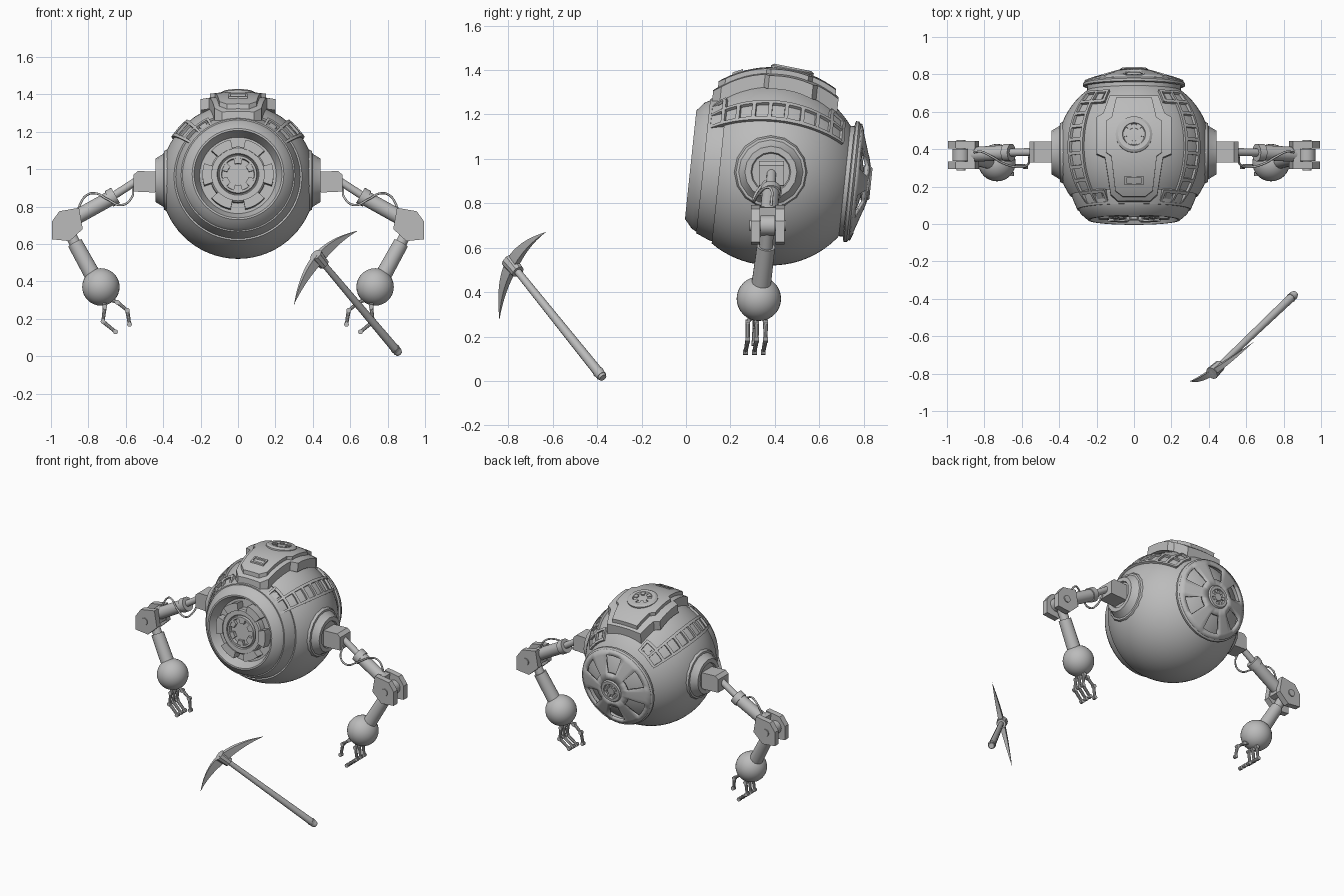
import bpy, bmesh, math
from math import sin, cos, pi, radians, sqrt
from mathutils import Matrix, Vector

if "Cube" in bpy.data.objects:
    bpy.data.objects.remove(bpy.data.objects["Cube"])

grey = bpy.data.materials.new("grey metal")
grey.diffuse_color = (0.5, 0.5, 0.5, 1)
grey.use_nodes = True
grey.node_tree.nodes["Principled BSDF"].inputs["Base Color"].default_value = grey.diffuse_color

# frames: the body is tilted back a little, parts are built along z of a frame
BODY = Matrix.Translation((0, 0.385, 0.935)) @ Matrix.Rotation(radians(-6), 4, 'X')
FRONT = BODY @ Matrix.Rotation(radians(90), 4, 'X')
BACK = BODY @ Matrix.Rotation(radians(-90), 4, 'X')
TOP = BODY @ Matrix.Rotation(radians(-5.4), 4, 'X')


def finish(name, bm, mat=Matrix(), angle=32):
    bmesh.ops.remove_doubles(bm, verts=bm.verts, dist=1e-5)
    bmesh.ops.recalc_face_normals(bm, faces=bm.faces)
    me = bpy.data.meshes.new(name)
    bm.to_mesh(me)
    bm.free()
    me.transform(mat)
    me.materials.append(grey)
    ob = bpy.data.objects.new(name, me)
    bpy.context.collection.objects.link(ob)
    bpy.ops.object.select_all(action='DESELECT')
    ob.select_set(True)
    bpy.context.view_layer.objects.active = ob
    bpy.ops.object.shade_smooth_by_angle(angle=radians(angle))
    return ob


def lathe(name, prof, mat, n=48, skip=None):
    """Revolve (radius, height) points about z; skip(ring, segment) leaves holes."""
    bm = bmesh.new()
    rows = [[bm.verts.new((r * cos(2 * pi * k / n), r * sin(2 * pi * k / n), h))
             for k in range(n)] if r > 0 else [bm.verts.new((0, 0, h))] * n for r, h in prof]
    for i in range(len(rows) - 1):
        for k in range(n):
            if skip and skip(i, k):
                continue
            a, b, c, d = rows[i][k], rows[i][(k + 1) % n], rows[i + 1][(k + 1) % n], rows[i + 1][k]
            bm.faces.new(list(dict.fromkeys((a, b, c, d))))
    return finish(name, bm, mat)


def block(bm, f, nu=1, nv=1):
    """Closed bent box from a mapping f(u, v, w)."""
    V = [[[bm.verts.new(f(i / nu, j / nv, w)) for j in range(nv + 1)]
          for i in range(nu + 1)] for w in (0, 1)]
    for w in (0, 1):
        for i in range(nu):
            for j in range(nv):
                g = V[w]
                bm.faces.new((g[i][j], g[i + 1][j], g[i + 1][j + 1], g[i][j + 1]))
    for j in range(nv):
        for i in (0, nu):
            bm.faces.new((V[0][i][j], V[0][i][j + 1], V[1][i][j + 1], V[1][i][j]))
    for i in range(nu):
        for j in (0, nv):
            bm.faces.new((V[0][i][j], V[0][i + 1][j], V[1][i + 1][j], V[1][i][j]))


def lugs(name, mat, count, r0, r1, h0, h1, width, start=0):
    bm = bmesh.new()
    for k in range(count):
        mid = start + 2 * pi * k / count
        def f(u, v, w):
            a, r = mid + (u - 0.5) * width, r0 + (r1 - r0) * v
            return (r * cos(a), r * sin(a), h0 + (h1 - h0) * w)
        block(bm, f, 6, 1)
    return finish(name, bm, mat)


def tube(name, p, q, r0, r1=None, n=20):
    p, q = Vector(p), Vector(q)
    d = q - p
    mat = Matrix.Translation(p) @ d.to_track_quat('Z', 'Y').to_matrix().to_4x4()
    r1 = r0 if r1 is None else r1
    return lathe(name, [(0, 0), (r0, 0), (r1, d.length), (0, d.length)], mat, n)


def prism(name, pts, y0, y1):
    bm = bmesh.new()
    f = bm.faces.new([bm.verts.new((x, y0, z)) for x, z in pts])
    ext = bmesh.ops.extrude_face_region(bm, geom=[f])
    bmesh.ops.translate(bm, verts=[v for v in ext['geom'] if isinstance(v, bmesh.types.BMVert)],
                        vec=(0, y1 - y0, 0))
    return finish(name, bm)


# spherical body with stepped front collar and recessed bowl
R = 0.415
prof = [(R * sin(a), -R * cos(a)) for a in [radians(124.5) * i / 28 for i in range(29)]]
prof[0] = (0, -R)
prof += [(.333, .232), (.329, .25), (.304, .309), (.297, .309), (.285, .332), (.25, .362),
         (.245, .366), (.235, .366), (.205, .30), (0, .30)]
lathe("body", prof, FRONT, 64)
lathe("front_hub", [(.15, .29), (.15, .345), (.142, .352), (.112, .352), (.107, .34), (.104, .34),
                    (.10, .358), (.088, .358), (.085, .335), (0, .335)], FRONT)
lugs("front_lugs", FRONT, 6, .14, .19, .29, .36, radians(36))
lugs("front_teeth", FRONT, 6, .058, .088, .33, .355, radians(32), radians(30))

# back dish with six windows
lathe("back_collar", [(.25, .28), (.25, .36), (.262, .35), (.273, .355), (.273, .368),
                      (.262, .377), (.25, .374)], BACK)
dish = lathe("back_dish", [(.262, .375), (.228, .388), (.12, .422), (.075, .434)], BACK, 48,
             lambda i, k: i == 1 and k % 8 in (2, 3, 4, 5))
m = dish.modifiers.new("thickness", 'SOLIDIFY')
m.thickness, m.offset = 0.016, 0
lathe("back_hub", [(.078, .41), (.078, .44), (.07, .45), (.052, .45), (.048, .436), (.03, .436),
                   (.026, .446), (0, .446)], BACK)
lugs("back_teeth", BACK, 6, .028, .05, .43, .446, radians(26))


# top hatch: two layered curved plates
def arch(x, y, r):
    return Vector((x, y, sqrt(r * r - y * y - 0.4 * x * x)))


def plate(name, half, r0, r1):
    bm = bmesh.new()
    bm.faces.new([bm.verts.new((x, y, 0)) for x, y in half + [(-x, y) for x, y in reversed(half)]])
    for axis, lim in ((0, 5), (1, 10)):
        for k in range(-lim, lim + 1):
            no = Vector((1 - axis, axis, 0))
            bmesh.ops.bisect_plane(bm, geom=bm.verts[:] + bm.edges[:] + bm.faces[:],
                                   plane_co=no * (k * 0.033 + 0.001), plane_no=no)
    base = bm.verts[:]
    ext = bmesh.ops.extrude_face_region(bm, geom=bm.faces[:])
    tops = [v for v in ext['geom'] if isinstance(v, bmesh.types.BMVert)]
    for vs, r in ((base, r0), (tops, r1)):
        for v in vs:
            v.co = arch(v.co.x, v.co.y, r)
    return finish(name, bm, BODY)


plate("hatch_base", [(.085, -.30), (.125, -.265), (.155, -.075), (.2, -.055), (.2, .145),
                     (.165, .165), (.13, .265)], .40, .457)
plate("hatch_panel", [(.06, -.28), (.10, -.25), (.122, -.07), (.15, -.05), (.15, .12),
                      (.12, .14), (.095, .25)], .44, .478)
lathe("hatch_hub", [(.098, .44), (.098, .477), (.085, .486), (.062, .486), (.056, .474), (0, .474)], TOP)
lugs("hatch_teeth", TOP, 6, .034, .06, .46, .483, radians(30))
bm = bmesh.new()
for x0, x1, y0, y1 in ((-.05, .05, -.222, -.212), (-.05, .05, -.186, -.176),
                       (-.05, -.04, -.222, -.176), (.04, .05, -.222, -.176)):
    block(bm, lambda u, v, w: arch(x0 + (x1 - x0) * u, y0 + (y1 - y0) * v, .47 + .017 * w))
finish("hatch_slot", bm, BODY)

# ladder-like window frames on both upper flanks
for s, side in ((1, "right"), (-1, "left")):
    bm = bmesh.new()

    def strip(la0, la1, lo0, lo1, n=1, r1=.429):
        def f(u, v, w):
            la, lo = radians(la0 + (la1 - la0) * u), radians(lo0 + (lo1 - lo0) * v)
            r = .40 + (r1 - .40) * w
            return (s * r * cos(la) * cos(lo), r * sin(la), r * cos(la) * sin(lo))
        block(bm, f, n, 2)
    strip(-46, 46, 34, 36.5, 24)
    strip(-46, 46, 47.5, 50, 24)
    for k in range(10):
        a = -46 + k * 90 / 9
        strip(a, a + 2.4, 36, 48)
    for e in (-1, 1):
        strip(e * 46, e * 34, 61, 63.5, 4)
        strip(e * 46, e * 43.6, 49, 62)
        strip(e * 36, e * 33.6, 49, 62)
        strip(e * 43, e * 36.5, 52, 59, 3, .422)
    finish(side + "_window_frame", bm, BODY)

# arms, built on both sides
for s, side in ((1, "right_"), (-1, "left_")):
    def P(x, y, z):
        return (s * x, y, z)
    port = Matrix.Translation((0, .382, .94)) @ Matrix.Rotation(s * pi / 2, 4, 'Y')
    lathe(side + "port", [(.165, .34), (.165, .38), (.157, .395), (.145, .397), (.138, .405),
                          (.117, .44), (.09, .44), (.085, .43), (0, .43)], port, 16)
    prism(side + "shoulder", [(s * x, z) for x, z in ((.42, .88), (.42, .985), (.535, .99), (.558, .97),
                                                      (.558, .88), (.45, .875))], .328, .442)
    tube(side + "upper_rod", P(.53, .385, .945), P(.70, .382, .835), .021)
    tube(side + "upper_collar", P(.655, .382, .86), P(.69, .382, .84), .047)
    tube(side + "upper_sleeve", P(.68, .382, .845), P(.86, .372, .745), .04)
    # forked elbow
    fork = [(s * x, z) for x, z in ((.995, .72), (.955, .775), (.85, .793), (.83, .68), (.9, .615), (.995, .625))]
    prism(side + "fork_front", fork, .293, .333)
    prism(side + "fork_back", fork, .403, .443)
    prism(side + "fork_bridge", [(s * x, z) for x, z in ((.84, .69), (.853, .785), (.89, .78), (.875, .68))],
          .32, .42)
    tube(side + "elbow_pin", P(.925, .286, .70), P(.925, .45, .70), .024)
    tube(side + "elbow_knuckle", P(.925, .336, .70), P(.925, .40, .70), .045)
    tube(side + "lower_rod", P(.92, .368, .70), P(.85, .357, .56), .03)
    tube(side + "lower_sleeve", P(.872, .36, .605), P(.77, .337, .42), .041, .044)
    # wrist ball
    ball = Matrix.Translation(P(.733, .328, .37))
    lathe(side + "wrist_ball", [(.1 * abs(sin(pi * i / 16)) if 0 < i < 16 else 0, -.1 * cos(pi * i / 16))
                                for i in range(17)], ball, 32)
    # fingers: one thumb on the inside and three fingers
    paths = [[(.675, .315, .30), (.645, .31, .288), (.592, .31, .245), (.58, .305, .17)]]
    for y in (.278, .318, .358):
        paths.append([(.715, .32 + (y - .318) * .7, .285), (.712, y, .265), (.722, y, .185),
                      (.655, y - .01, .13)])
    for i, path in enumerate(paths):
        for j in range(3):
            tube(f"{side}finger_{i}_{j}", P(*path[j]), P(*path[j + 1]), .011, .009, 10)
            tube(f"{side}finger_joint_{i}_{j}", P(path[j + 1][0], path[j + 1][1] - .011, path[j + 1][2]),
                 P(path[j + 1][0], path[j + 1][1] + .011, path[j + 1][2]), .013, n=10)
    # cable around the upper arm
    cu = bpy.data.curves.new(side + "cable", 'CURVE')
    cu.dimensions, cu.bevel_depth, cu.bevel_resolution, cu.resolution_u = '3D', .006, 2, 8
    pts = [(.56, .36, .90), (.57, .315, .845), (.62, .305, .808), (.70, .325, .84), (.76, .36, .87),
           (.81, .385, .86), (.845, .385, .81), (.86, .38, .765)]
    sp = cu.splines.new('BEZIER')
    sp.bezier_points.add(len(pts) - 1)
    for b, p in zip(sp.bezier_points, pts):
        b.co = P(*p)
        b.handle_left_type = b.handle_right_type = 'AUTO'
    cu.materials.append(grey)
    bpy.context.collection.objects.link(bpy.data.objects.new(side + "cable", cu))

# pickaxe: handle, socket and tapered curved blade
end, head = Vector((.855, -.38, .022)), Vector((.435, -.78, .52))
d = (head - end).normalized()
tube("pick_handle", end, head, .023, .016, 12)
tube("pick_handle_end", end - d * .012, end + d * .03, .018, .026, 12)
tube("pick_socket", head - d * .045, head + d * .035, .03, .036, 10)
A, B = Vector((.64, -.63, .67)), Vector((.30, -.84, .277))
H = head + d * .008
flat = d.cross(A - B).normalized()
bm = bmesh.new()


def blade(u, v, w):
    t = 2 * u - 1
    c = H + (B - A) * t / 2 + ((A + B) / 2 - H) * t * t
    taper = max(1 - abs(t) ** 1.6, .02)
    return c + d * (v - .5) * .056 * taper + flat * (w - .5) * .03 * taper


block(bm, blade, 20, 1)
finish("pick_blade", bm)
